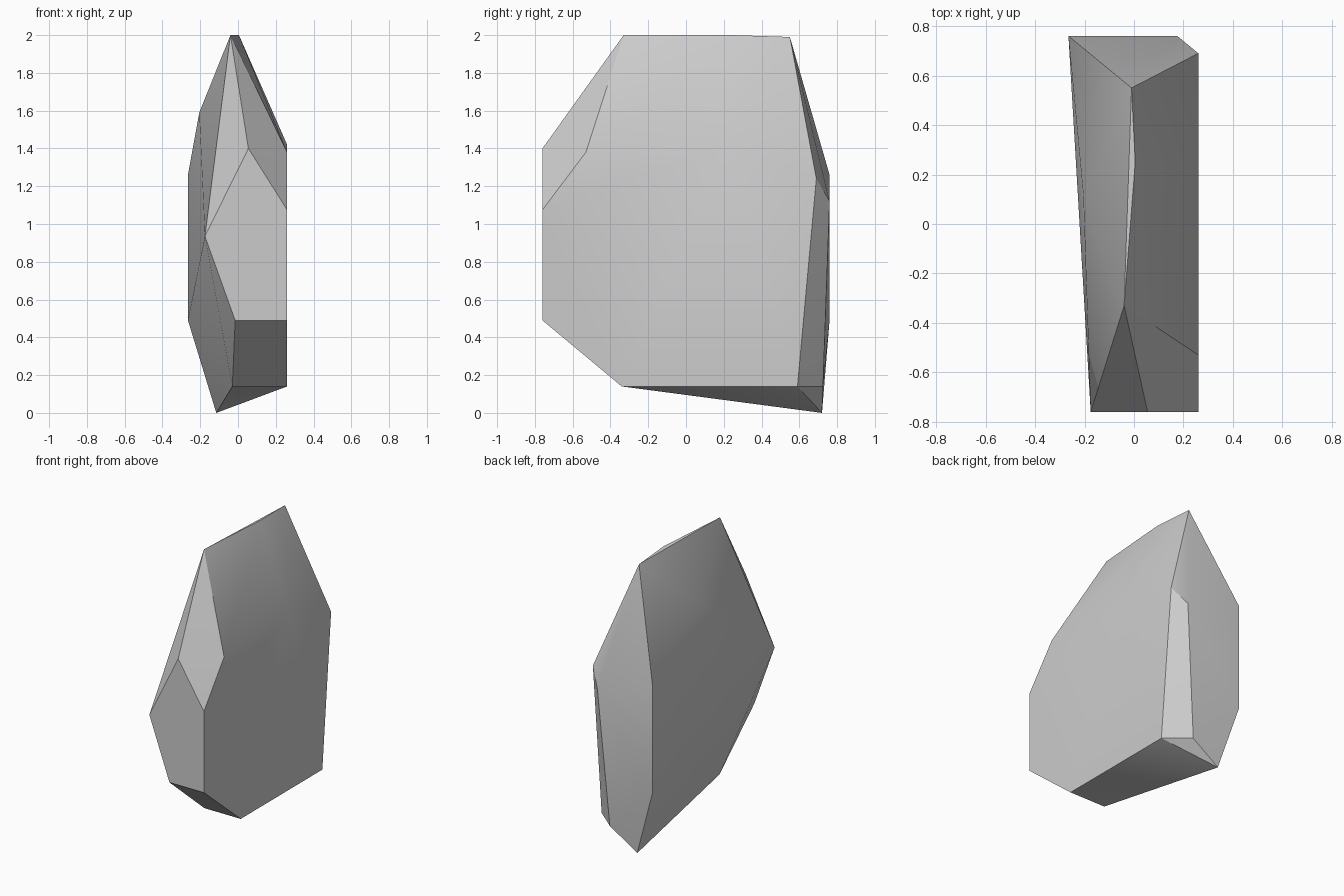
import bpy
import bmesh
import math

cube = bpy.data.objects.get("Cube")
if cube:
    bpy.data.objects.remove(cube, do_unlink=True)

stone = bpy.data.materials.new("stone_grey")
stone.use_nodes = True
colour = (0.6, 0.6, 0.6, 1)
stone.diffuse_color = colour
stone.node_tree.nodes["Principled BSDF"].inputs["Base Color"].default_value = colour

FRONT, SIDE = -0.76, 0.26

# Front facet: (x, z) outline on the front plane
front = [(x, FRONT, z) for x, z in
         [(0.055, 1.4), (SIDE, 1.075), (SIDE, 0.49), (-0.015, 0.49), (-0.175, 0.935)]]
# Broad flat side: (y, z) outline on the side plane
side = [(SIDE, y, z) for y, z in
        [(-0.53, 1.38), (0.22, 1.42), (0.69, 1.24), (0.59, 0.14), (-0.34, 0.14)]]
# Crest along the top
crest = [(-0.04, -0.33, 2), (0.005, 0.25, 2), (-0.01, 0.55, 1.99)]
# Back facet and chamfered corner
back = [(0.175, 0.76, 1.12), (0.1, 0.725, 0.14),
        (-0.265, 0.76, 1.26), (-0.265, 0.76, 0.49)]
# Bulge on the other side, lower edge and resting tip
rest = [(-0.205, 0.12, 1.59), (-0.03, -0.34, 0.14), (-0.115, 0.72, 0)]

# Wrap the corners in a hull and merge coplanar triangles
bm = bmesh.new()
for p in front + side + crest + back + rest:
    bm.verts.new(p)
hull = bmesh.ops.convex_hull(bm, input=bm.verts[:])
bmesh.ops.delete(bm, geom=[v for v in bm.verts if not v.link_faces], context='VERTS')
bmesh.ops.dissolve_limit(bm, angle_limit=math.radians(0.5),
                         verts=bm.verts[:], edges=bm.edges[:])
bmesh.ops.recalc_face_normals(bm, faces=bm.faces[:])
mesh = bpy.data.meshes.new("rock")
bm.to_mesh(mesh)
bm.free()
mesh.materials.append(stone)

rock = bpy.data.objects.new("rock", mesh)
bpy.context.collection.objects.link(rock)
bpy.ops.object.select_all(action='DESELECT')
rock.select_set(True)
bpy.context.view_layer.objects.active = rock
bpy.ops.object.shade_smooth_by_angle(angle=math.radians(30))
